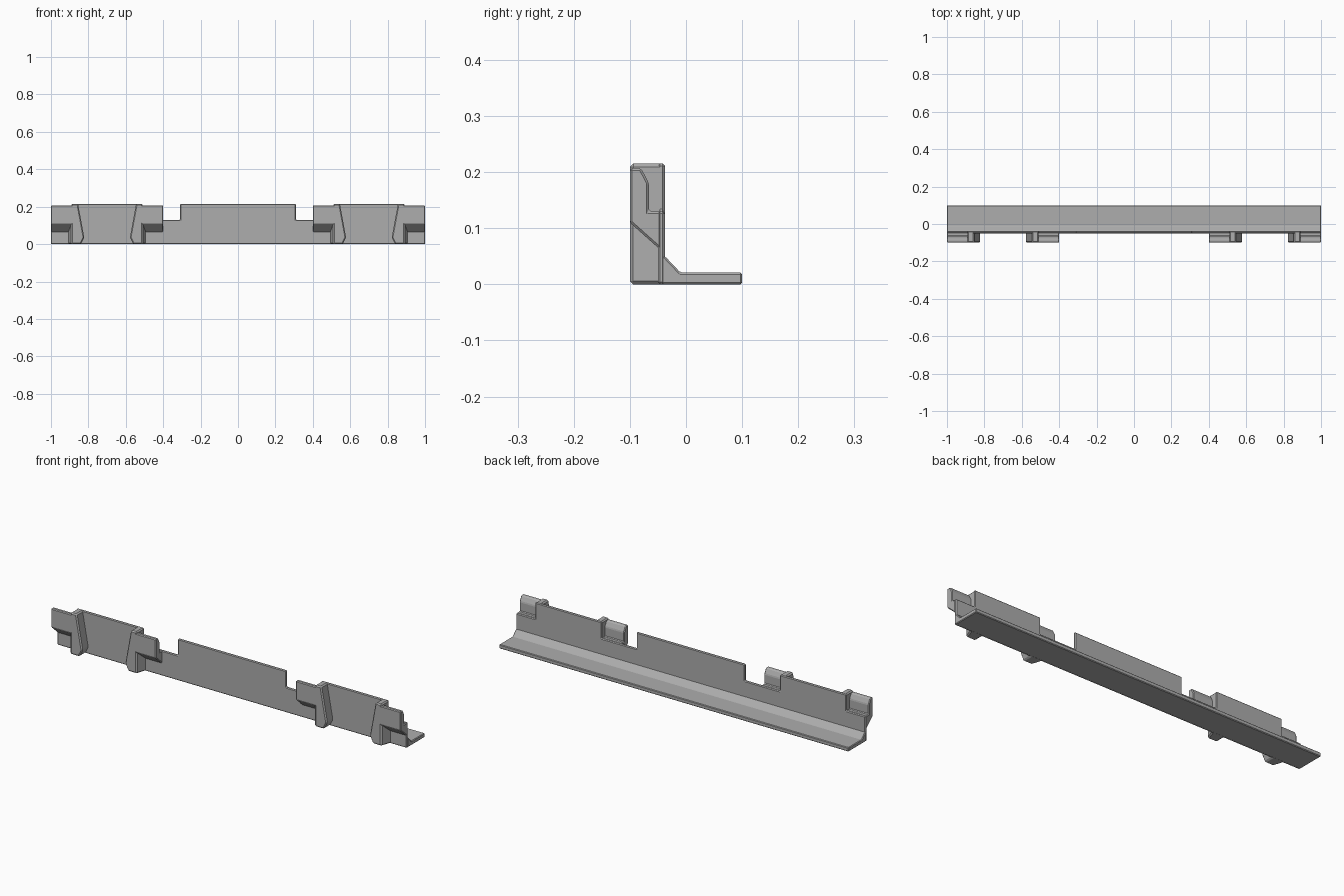
import bpy
import bmesh

cube = bpy.data.objects.get("Cube")
if cube:
    bpy.data.objects.remove(cube, do_unlink=True)

GREY = (0.42, 0.42, 0.42, 1)
grey = bpy.data.materials.new("grey plastic")
grey.use_nodes = True
grey.diffuse_color = GREY
grey.node_tree.nodes["Principled BSDF"].inputs["Base Color"].default_value = GREY


def loft(name, start, end, bevel):
    """Solid between two matching outlines, with small chamfered edges."""
    bm = bmesh.new()
    a = [bm.verts.new(p) for p in start]
    b = [bm.verts.new(p) for p in end]
    bm.faces.new(a)
    bm.faces.new(b[::-1])
    for i in range(len(a)):
        j = (i + 1) % len(a)
        bm.faces.new((a[i], b[i], b[j], a[j]))
    bmesh.ops.recalc_face_normals(bm, faces=bm.faces)
    mesh = bpy.data.meshes.new(name)
    bm.to_mesh(mesh)
    bm.free()
    mesh.materials.append(grey)
    obj = bpy.data.objects.new(name, mesh)
    bpy.context.collection.objects.link(obj)
    mod = obj.modifiers.new("chamfer", "BEVEL")
    mod.width = bevel
    mod.segments = 1
    mod.limit_method = "ANGLE"
    mod.angle_limit = 0.4
    return obj


def along_x(name, profile, x0, x1, bevel):
    return loft(name, [(x0, y, z) for y, z in profile],
                [(x1, y, z) for y, z in profile], bevel)


# Foot with a sloped fillet up to the wall
along_x("base_foot", [(-0.044, 0), (0.1, 0), (0.1, 0.021), (-0.01, 0.021),
                      (-0.0375, 0.05), (-0.044, 0.05)], -1, 1, 0.006)

# Upright wall, notched behind the clips
half = [(0.31, 0.215), (0.31, 0.13), (0.51, 0.13), (0.51, 0.215),
        (0.89, 0.215), (0.89, 0.13), (1, 0.13), (1, 0)]
outline = half + [(-x, z) for x, z in reversed(half)]
loft("upright_wall", [(x, -0.05, z) for x, z in outline],
     [(x, -0.0375, z) for x, z in outline], 0.004)

# Outlines of one clip: slanted strap and overhanging hook
edge = [(0.84, 0), (0.822, 0.035), (0.855, 0.215), (0.89, 0.215), (0.89, 0.13)]
strap_front = edge + [(0.89, 0.11), (0.89, 0)]
strap_back = edge + [(0.91, 0.065), (0.91, 0)]
hook = [(-0.1, 0.11), (-0.1, 0.207), (-0.08, 0.207), (-0.066, 0.18),
        (-0.066, 0.13), (-0.044, 0.13), (-0.044, 0.06)]

# Four clips: outer and inner on each side, mirrored about the middle of a panel
for side, sign in (("left", 1), ("right", -1)):
    for place, place_x in (("outer", lambda x: x), ("inner", lambda x: 1.4 - x)):
        loft(f"{side}_{place}_clip_strap",
             [(sign * place_x(x), -0.1, z) for x, z in strap_front],
             [(sign * place_x(x), -0.04, z) for x, z in strap_back], 0.006)
        along_x(f"{side}_{place}_clip_hook", hook,
                sign * place_x(0.875), sign * place_x(1.0), 0.004)
